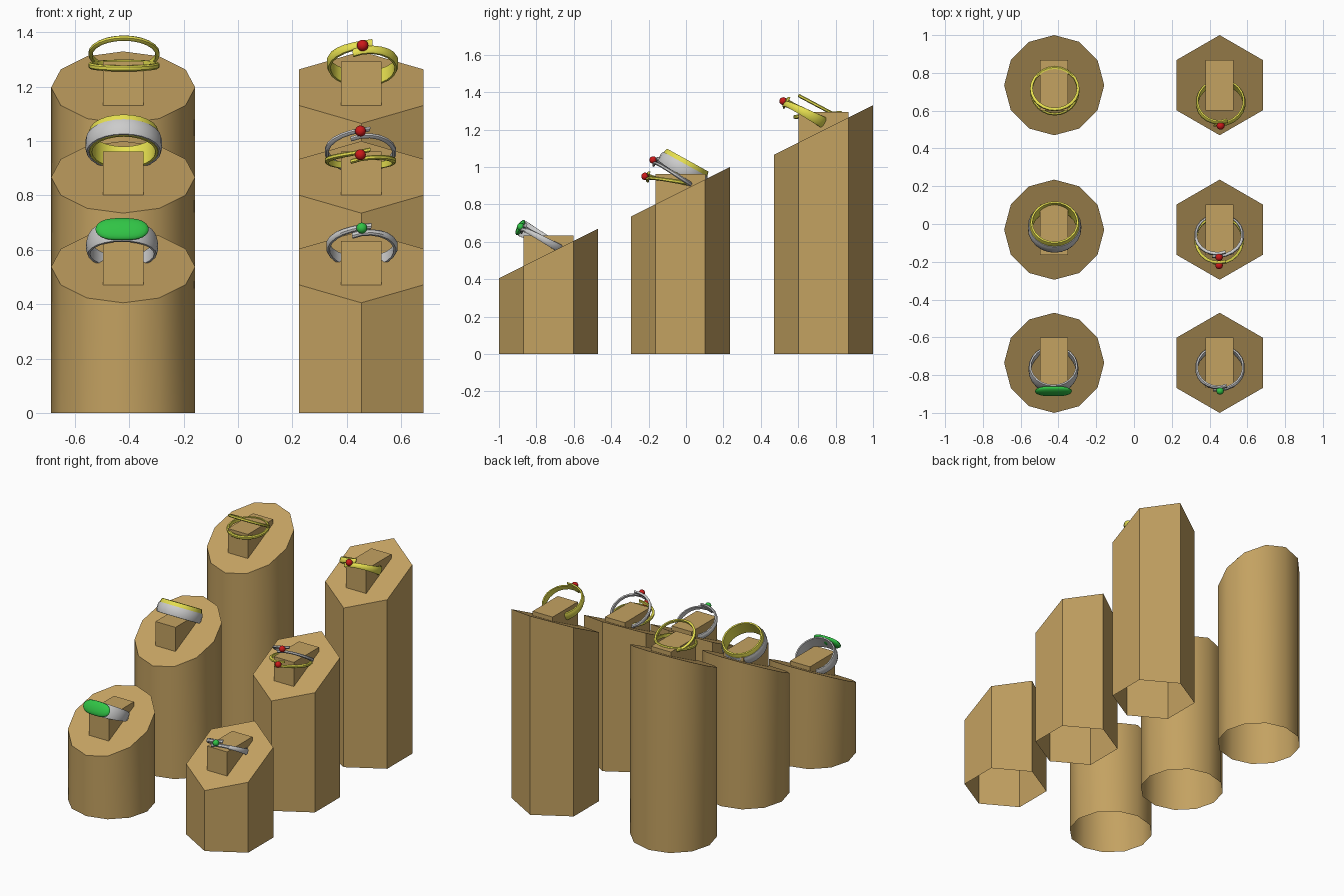
import bpy, bmesh, math
from mathutils import Matrix, Vector

if "Cube" in bpy.data.objects:
    bpy.data.objects.remove(bpy.data.objects["Cube"])


def material(name, rgb):
    m = bpy.data.materials.new(name)
    m.diffuse_color = (*rgb, 1)
    m.use_nodes = True
    m.node_tree.nodes["Principled BSDF"].inputs["Base Color"].default_value = m.diffuse_color
    return m


WOOD = material("wood", (0.55, 0.36, 0.12))
GOLD = material("gold", (0.80, 0.75, 0.08))
RED = material("red_stone", (0.60, 0.01, 0.01))
GREEN = material("green_stone", (0.03, 0.55, 0.06))
SLOPE = 0.5


def finish(bm, name, mat, angle=None):
    bmesh.ops.recalc_face_normals(bm, faces=bm.faces)
    me = bpy.data.meshes.new(name)
    bm.to_mesh(me)
    bm.free()
    ob = bpy.data.objects.new(name, me)
    bpy.context.collection.objects.link(ob)
    if mat:
        me.materials.append(mat)
    if angle:
        bpy.ops.object.select_all(action='DESELECT')
        ob.select_set(True)
        bpy.context.view_layer.objects.active = ob
        bpy.ops.object.shade_smooth_by_angle(angle=math.radians(angle))
    return ob


def column(name, x, y, zc, sides):
    # Prism, open underneath, with a sloping top
    bm = bmesh.new()
    lo, hi = [], []
    for i in range(sides):
        a = math.pi / 2 + 2 * math.pi * i / sides
        dx, dy = 0.265 * math.cos(a), 0.265 * math.sin(a)
        lo.append(bm.verts.new((x + dx, y + dy, 0)))
        hi.append(bm.verts.new((x + dx, y + dy, zc + SLOPE * dy)))
    for i in range(sides):
        j = (i + 1) % sides
        bm.faces.new((lo[i], lo[j], hi[j], hi[i]))
    bm.faces.new(hi)
    finish(bm, name, WOOD, 35)


def block(name, x, y, zc):
    # Level-topped wedge standing on the slope
    bm = bmesh.new()
    bmesh.ops.create_cube(bm, size=1)
    for v in bm.verts:
        dy = v.co.y * 0.266
        z = zc + 0.095 if v.co.z > 0 else zc + SLOPE * dy
        v.co = (x + v.co.x * 0.148, y + dy, z)
    finish(bm, name, WOOD)


def frame(center, tilt):
    # Ring space: front is -y, axis is z, front edge lifted by tilt
    return Matrix.Translation(center) @ Matrix.Rotation(-math.radians(tilt), 4, 'X')


def ring(name, center, tilt, w_front, w_back, mat=None, r=0.125, thick=0.014,
         lift=0.0, bypass=0.0):
    bm = bmesh.new()
    closed = bypass == 0
    n = 24
    over = 0 if closed else math.radians(16)
    loops = []
    for i in range(n if closed else n + 1):
        t = -over + (2 * math.pi + 2 * over) * i / n      # 0 is the front
        f = (1 + math.cos(t)) / 2
        w = w_back + (w_front - w_back) * f
        # ends of a bypass ring slide past each other
        u = (t - math.pi) / math.pi
        off = lift + bypass * math.copysign(abs(u) ** 6, u)
        sec = [(-.5, -.5), (.1, -.5), (.5, -.25), (.5, .25), (.1, .5), (-.5, .5)]
        loop = []
        for a, b in sec:
            rad = r + a * thick
            loop.append(bm.verts.new((rad * math.sin(t), -rad * math.cos(t), off + b * w)))
        loops.append(loop)
    for i in range(n):
        A, B = loops[i], loops[(i + 1) % len(loops)]
        for k in range(6):
            m = (k + 1) % 6
            bm.faces.new((A[k], A[m], B[m], B[k]))
    if not closed:
        bm.faces.new(loops[0])
        bm.faces.new(loops[-1])
    bm.transform(frame(center, tilt))
    finish(bm, name, mat, 40)


def stone(name, center, tilt, size, mat, dist=0.138, blunt=1.0):
    bm = bmesh.new()
    bmesh.ops.create_uvsphere(bm, u_segments=20, v_segments=12, radius=1)
    for v in bm.verts:
        x = math.copysign(abs(v.co.x) ** blunt, v.co.x)
        v.co = Vector((x * size[0], v.co.y * size[1] - dist, v.co.z * size[2]))
    bm.transform(frame(center, tilt))
    finish(bm, name, mat, 40)


# Display columns: three rows rising to the back
LX, RX = -0.4225, 0.4535
for row, y, zc in (("front", -.735, .5375), ("middle", -.03, .8675), ("back", .735, 1.1975)):
    for side, x, sides in (("left", LX, 12), ("right", RX, 6)):
        column(f"{row}_{side}_column", x, y, zc, sides)
        block(f"{row}_{side}_block", x, y, zc)

# Front left: wide grey ring with a large flat stone
c = (LX - .004, -.767, .613)
ring("signet_ring", c, 28, .088, .045)
stone("signet_stone", c, 28, (.098, .018, .045), GREEN, .134, .65)

# Front right: slim grey ring with a small stone
c = (RX + .002, -.763, .613)
ring("slim_ring", c, 29, .022, .045, bypass=.012)
stone("slim_ring_stone", c, 29, (.02, .02, .02), GREEN)

# Middle left: gold ring with a grey outer band
c = (LX + .002, -.012, .998)
ring("gold_inner_ring", c, 29, .088, .088, GOLD, .125, .016)
ring("grey_outer_band", c, 29, .062, .062, None, .135, .013, lift=-.012)

# Middle right: pair of bypass rings with red stones
for name, c, tilt, mat in (("upper_ring", (RX - .003, -.06, .962), 33, None),
                           ("lower_ring", (RX - .003, -.083, .928), 9, GOLD)):
    ring(name, c, tilt, .016, .026, mat, bypass=.013)
    stone(name + "_stone", c, tilt, (.02, .02, .02), RED)

# Back left: two thin gold rings opening to the front
ring("thin_ring_upper", (LX + .003, .715, 1.322), 28, .018, .018, GOLD, .124)
ring("thin_ring_lower", (LX + .003, .705, 1.278), -5, .022, .022, GOLD, .124)

# Back right: gold ring with a red stone
c = (RX + .005, .642, 1.287)
ring("gold_ring", c, 28, .03, .062, GOLD, bypass=.012)
stone("gold_ring_stone", c, 28, (.021, .021, .021), RED)
